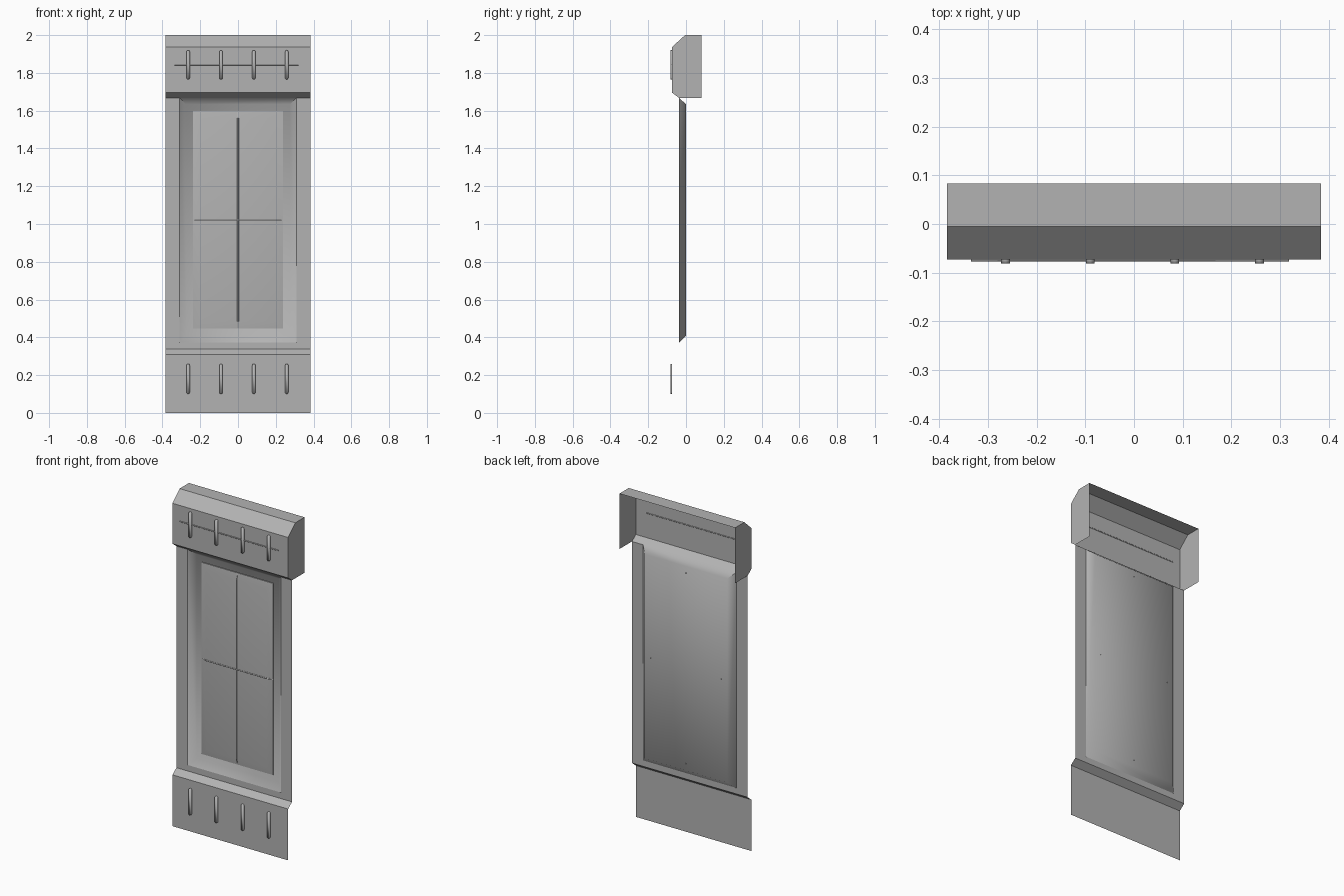
import bpy, math

if "Cube" in bpy.data.objects:
    bpy.data.objects.remove(bpy.data.objects["Cube"])

W = 0.384          # half width of the panel
WALL_Y = -0.036    # wall plane
FRONT_Y = -0.073   # front plane of hood and skirt

grey = bpy.data.materials.new("dark_grey")
grey.diffuse_color = (0.45, 0.45, 0.45, 1)
grey.use_nodes = True
grey.node_tree.nodes["Principled BSDF"].inputs["Base Color"].default_value = grey.diffuse_color


def make(name, verts, faces, smooth=None):
    me = bpy.data.meshes.new(name)
    me.from_pydata(verts, [], faces)
    me.update()
    me.materials.append(grey)
    ob = bpy.data.objects.new(name, me)
    bpy.context.collection.objects.link(ob)
    if smooth:
        bpy.ops.object.select_all(action='DESELECT')
        ob.select_set(True)
        bpy.context.view_layer.objects.active = ob
        bpy.ops.object.shade_smooth_by_angle(angle=math.radians(smooth))
    return ob


def sheet(name, profile):
    """Sweep a (y, z) profile across the full width."""
    n = len(profile)
    verts = [(x, y, z) for x in (-W, W) for y, z in profile]
    faces = [(i, n + i, n + i + 1, i + 1) for i in range(n - 1)]
    return make(name, verts, faces)


def rings(name, loops, fill, smooth=None):
    """Nested rectangles (half width, z low, z high, y) joined by quads."""
    verts, faces = [], []
    for hw, z0, z1, y in loops:
        verts += [(-hw, y, z0), (hw, y, z0), (hw, y, z1), (-hw, y, z1)]
    for k in range(len(loops) - 1):
        a, b = 4 * k, 4 * k + 4
        for i in range(4):
            j = (i + 1) % 4
            faces.append((a + i, a + j, b + j, b + i))
    if fill:
        m = len(verts)
        faces.append((m - 4, m - 3, m - 2, m - 1))
    return make(name, verts, faces, smooth)


def rod(name, pts, r, smooth=False):
    cu = bpy.data.curves.new(name, 'CURVE')
    cu.dimensions = '3D'
    cu.bevel_depth = r
    cu.bevel_resolution = 1
    cu.use_fill_caps = True
    cu.materials.append(grey)
    sp = cu.splines.new('POLY')
    sp.points.add(len(pts) - 1)
    for p, co in zip(sp.points, pts):
        p.co = (*co, 1)
    sp.use_smooth = smooth
    ob = bpy.data.objects.new(name, cu)
    bpy.context.collection.objects.link(ob)


def rib(name, x, z0, z1, r=0.009):
    """Upright slot-shaped bar with rounded ends."""
    out = []
    for k in range(10):
        a = math.pi * (k % 5) / 4 + (math.pi if k > 4 else 0)
        zc = z1 - r if k < 5 else z0 + r
        out.append((x + r * math.cos(a), zc + r * math.sin(a)))
    n = len(out)
    verts = [(px, y, pz) for y in (-0.081, FRONT_Y) for px, pz in out]
    faces = [tuple(range(n))]
    faces += [(i, n + i, n + (i + 1) % n, (i + 1) % n) for i in range(n)]
    make(name, verts, faces, 120)


# Hood: open at the back and underneath, with closed ends
hood = [(WALL_Y, 1.667), (FRONT_Y, 1.695), (FRONT_Y, 1.938),
        (-0.005, 2.0), (0.083, 2.0)]
sheet("hood", hood)
end = hood + [(0.083, 1.667)]
for side, x in (("left", -W), ("right", W)):
    order = tuple(range(6)) if x < 0 else tuple(range(5, -1, -1))
    make("hood_end_" + side, [(x, y, z) for y, z in end], [order])

# Skirt with sloped ledge
sheet("skirt", [(FRONT_Y, 0), (FRONT_Y, 0.308), (WALL_Y, 0.337)])

# Wall around the opening, splayed recess and raised window pane
rings("wall", [(W, 0.337, 1.667, WALL_Y), (0.31, 0.373, 1.667, WALL_Y)], False)
rings("window_recess", [(0.31, 0.373, 1.667, WALL_Y),
                        (0.274, 0.409, 1.634, 0)], True, 60)
rings("window_pane", [(0.237, 0.447, 1.597, -0.0005),
                      (0.237, 0.447, 1.597, -0.006),
                      (0.2, 0.485, 1.56, -0.015)], True, 40)

# Glazing bars following the pane
rod("glazing_bar_upright", [(0, -0.002, 0.447), (0, -0.015, 0.485),
                            (0, -0.015, 1.56), (0, -0.002, 1.597)], 0.004)
rod("glazing_bar_cross", [(-0.237, -0.002, 1.021), (-0.2, -0.015, 1.021),
                          (0.2, -0.015, 1.021), (0.237, -0.002, 1.021)], 0.004)

# Ribs on hood and skirt, and the thin rail behind the upper ribs
for i in range(4):
    x = -0.264 + 0.174 * i
    rib("hood_rib_%d" % i, x, 1.765, 1.92)
    rib("skirt_rib_%d" % i, x, 0.10, 0.26)
rod("hood_rail", [(-0.335, -0.0737, 1.843), (0.319, -0.0737, 1.843)], 0.003, True)
